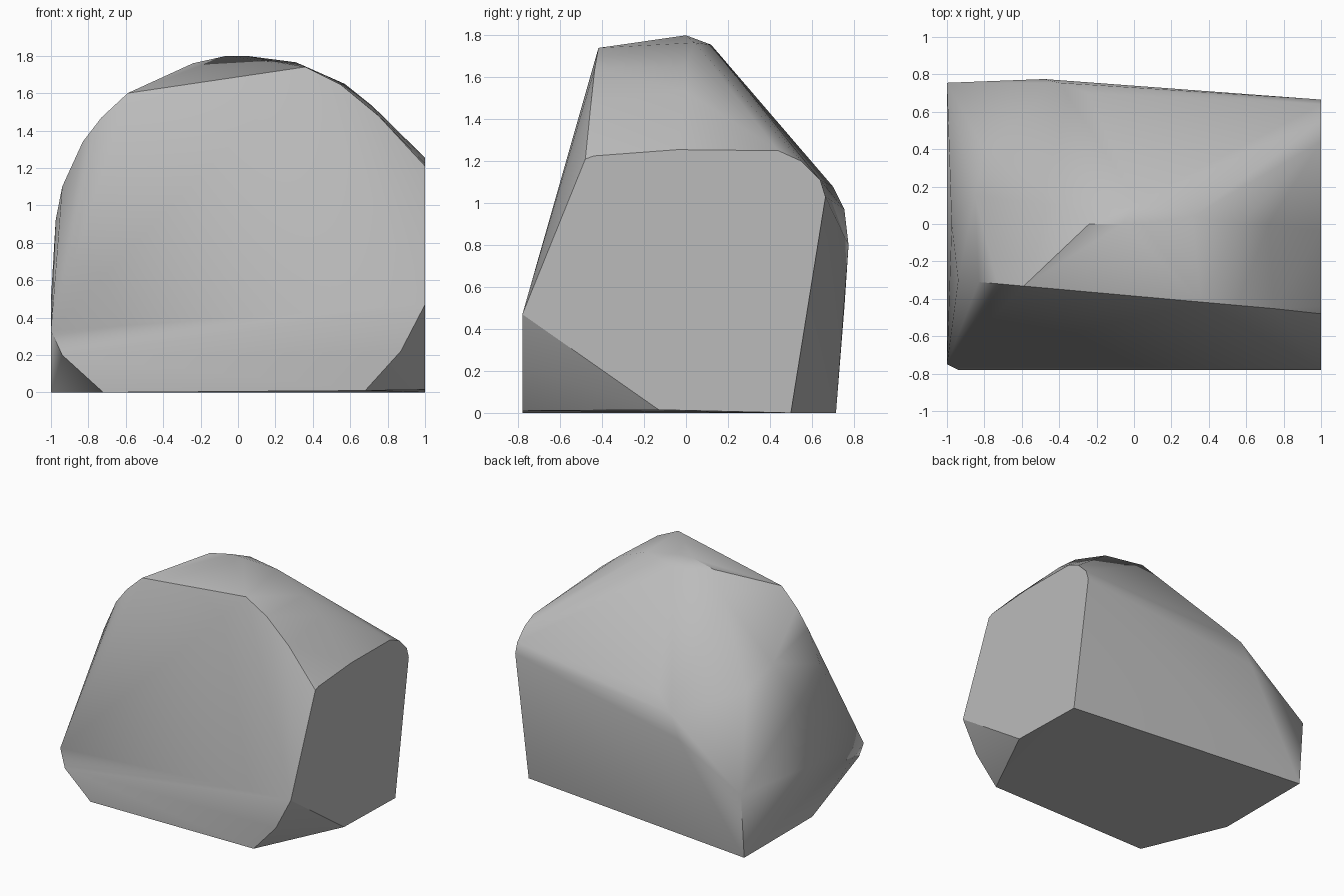
import bpy, bmesh, math

cube = bpy.data.objects.get("Cube")
if cube:
    bpy.data.objects.remove(cube, do_unlink=True)

# stone colour
stone = bpy.data.materials.new("stone_grey")
stone.use_nodes = True
grey = (0.5, 0.5, 0.5, 1)
stone.diffuse_color = grey
stone.node_tree.nodes["Principled BSDF"].inputs["Base Color"].default_value = grey

# outline of the flat left side, as (y, z)
left_side = [(-.78, .47), (-.48, 1.21), (-.44, 1.225), (-.04, 1.255), (.44, 1.25),
             (.55, 1.2), (.64, 1.11), (.665, 1.03), (.5, 0), (-.13, .015)]
points = [(1, y, z) for y, z in left_side]

# upper edge of the front, an arc in one upright plane, as (x, z)
front_arc = [(-.94, 1.1), (-.83, 1.34), (-.73, 1.47), (-.59, 1.6),
             (.36, 1.74), (.55, 1.645), (.75, 1.48)]
points += [(x, -.385 - .09 * x, z) for x, z in front_arc]

# foot of the front and its clipped corners
points += [(-.94, -.78, .2), (-.72, -.78, 0), (.68, -.78, .01), (.87, -.78, .22)]

# right side
points += [(-1, -.75, .33), (-1, -.12, 0), (-1, .715, 0), (-1, .755, .5),
           (-.975, 0, .92), (-.85, .15, 1.25), (-.8, .4, 1.12)]

# crown and ridge
points += [(-.24, 0, 1.76), (-.06, 0, 1.8), (.04, 0, 1.8), (.02, .12, 1.755),
           (.31, .04, 1.765), (.57, 0, 1.65), (.72, 0, 1.53), (-.38, .1, 1.64)]

# rounded shoulder at the back
points += [(-.25, .7, 1.08), (-.4, .755, .97), (-.48, .775, .8)]

# wrap the stone around its corners
bm = bmesh.new()
for p in points:
    bm.verts.new(p)
hull = bmesh.ops.convex_hull(bm, input=bm.verts[:])
loose = {g for key in ("geom_interior", "geom_unused") for g in hull[key]
         if isinstance(g, bmesh.types.BMVert)}
bmesh.ops.delete(bm, geom=list(loose), context="VERTS")
bmesh.ops.dissolve_limit(bm, angle_limit=math.radians(1),
                         verts=bm.verts[:], edges=bm.edges[:])
bmesh.ops.recalc_face_normals(bm, faces=bm.faces[:])

mesh = bpy.data.meshes.new("boulder")
bm.to_mesh(mesh)
bm.free()
mesh.materials.append(stone)
boulder = bpy.data.objects.new("boulder", mesh)
bpy.context.collection.objects.link(boulder)

# soft shading with crisp main edges
bpy.ops.object.select_all(action="DESELECT")
boulder.select_set(True)
bpy.context.view_layer.objects.active = boulder
bpy.ops.object.shade_smooth_by_angle(angle=math.radians(32))
